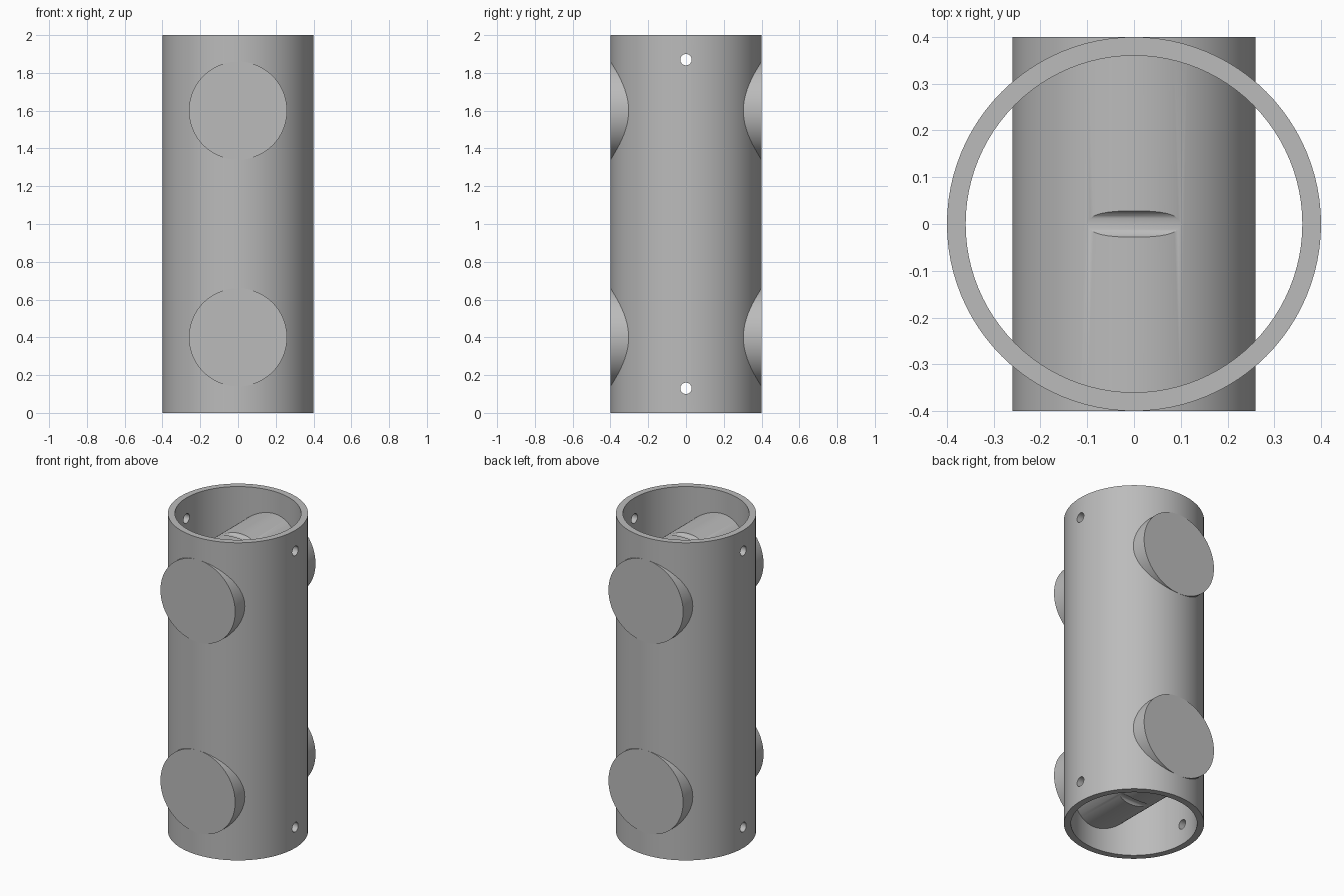
import bpy
import math

cube = bpy.data.objects.get("Cube")
if cube:
    bpy.data.objects.remove(cube, do_unlink=True)

HEIGHT, OUTER, INNER = 2.0, 0.40, 0.36
BAR_RADIUS, PIN_RADIUS = 0.26, 0.03
BAR_LEVELS = {"lower": 0.40, "upper": 1.60}
PIN_LEVELS = {"lower": 0.13, "upper": 1.87}

grey = bpy.data.materials.new("plain grey")
grey.use_nodes = True
colour = (0.5, 0.5, 0.5, 1)
grey.diffuse_color = colour
grey.node_tree.nodes["Principled BSDF"].inputs["Base Color"].default_value = colour


def cylinder(name, radius, length, z, axis="Z", sides=96):
    turn = {"X": (0, math.pi / 2, 0), "Y": (math.pi / 2, 0, 0), "Z": (0, 0, 0)}[axis]
    bpy.ops.mesh.primitive_cylinder_add(
        vertices=sides, radius=radius, depth=length, location=(0, 0, z), rotation=turn)
    obj = bpy.context.object
    obj.name = name
    obj.data.materials.append(grey)
    return obj


def cut(target, cutter):
    mod = target.modifiers.new("cut", "BOOLEAN")
    mod.operation = "DIFFERENCE"
    mod.solver = "EXACT"
    mod.object = cutter
    bpy.context.view_layer.objects.active = target
    bpy.ops.object.modifier_apply(modifier=mod.name)


def smooth(obj):
    bpy.ops.object.select_all(action="DESELECT")
    obj.select_set(True)
    bpy.context.view_layer.objects.active = obj
    bpy.ops.object.shade_smooth_by_angle(angle=math.radians(30))


# Hollow upright tube
tube = cylinder("tube", OUTER, HEIGHT, HEIGHT / 2)
bore = cylinder("bore_cutter", INNER, HEIGHT + 0.2, HEIGHT / 2)
cut(tube, bore)

# Solid bars running front to back through the tube
bars = {k: cylinder(k + "_cross_bar", BAR_RADIUS, 2 * OUTER, z, "Y")
        for k, z in BAR_LEVELS.items()}

# Pin holes pierce the tube side to side and groove the bars
cutters = [bore]
for k, z in PIN_LEVELS.items():
    pin = cylinder(k + "_pin_cutter", PIN_RADIUS, 1.0, z, "X", 32)
    cut(tube, pin)
    cut(bars[k], pin)
    cutters.append(pin)

for obj in cutters:
    bpy.data.objects.remove(obj, do_unlink=True)
for obj in [tube, *bars.values()]:
    smooth(obj)
